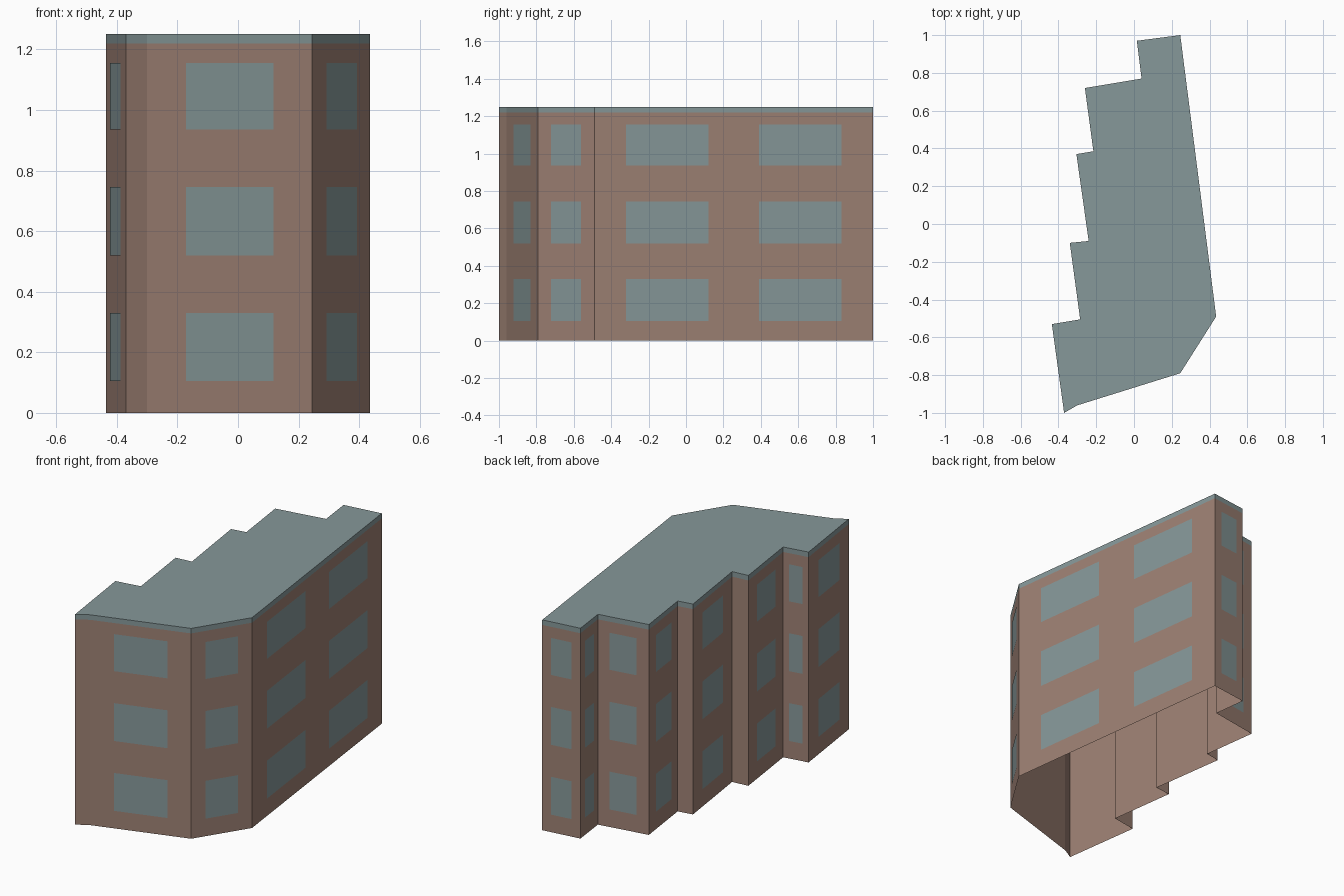
import bpy
import bmesh
from mathutils import Vector

cube = bpy.data.objects.get("Cube")
if cube:
    bpy.data.objects.remove(cube, do_unlink=True)

HEIGHT, BAND = 1.25, 1.22
FLOORS = [(0.105, 0.33), (0.52, 0.745), (0.935, 1.155)]
WIDE = [(0.235, 0.765)]
PAIR = [(0.114, 0.41), (0.59, 0.886)]

# Each corner of the footprint, with the window spans of the wall that follows it
PLAN = [
    ((-0.37, -1.0), []), ((-0.30, -0.96), WIDE), ((0.245, -0.79), WIDE),
    ((0.435, -0.49), PAIR), ((0.245, 1.0), WIDE), ((0.015, 0.97), WIDE),
    ((0.04, 0.77), WIDE), ((-0.26, 0.72), WIDE), ((-0.215, 0.385), []),
    ((-0.305, 0.37), WIDE), ((-0.24, -0.09), []), ((-0.34, -0.10), WIDE),
    ((-0.285, -0.505), WIDE), ((-0.435, -0.53), WIDE),
]
CORNERS = [Vector((x, y, 0)) for (x, y), _ in PLAN]


def material(name, color):
    mat = bpy.data.materials.new(name)
    mat.use_nodes = True
    mat.diffuse_color = (*color, 1)
    mat.node_tree.nodes["Principled BSDF"].inputs["Base Color"].default_value = (*color, 1)
    return mat


def finish(bm, name, mat):
    mesh = bpy.data.meshes.new(name)
    bm.to_mesh(mesh)
    bm.free()
    mesh.materials.append(mat)
    obj = bpy.data.objects.new(name, mesh)
    bpy.context.collection.objects.link(obj)
    return obj


def panel(bm, a, b, low, high):
    """Upright rectangle above the ground segment a-b."""
    up = Vector((0, 0, 1))
    points = (a + up * low, b + up * low, b + up * high, a + up * high)
    bm.faces.new([bm.verts.new(p) for p in points])


brick = material("brick", (0.34, 0.22, 0.175))
slate = material("blue grey", (0.24, 0.315, 0.32))

walls, roof, windows = bmesh.new(), bmesh.new(), bmesh.new()
for i, (_, spans) in enumerate(PLAN):
    a, b = CORNERS[i], CORNERS[(i + 1) % len(CORNERS)]
    along = b - a
    outward = Vector((along.y, -along.x, 0)).normalized() * 0.002
    panel(walls, a, b, 0, BAND)
    panel(roof, a, b, BAND, HEIGHT)
    # Window plates on every floor
    for start, end in spans:
        for low, high in FLOORS:
            panel(windows, a + along * start + outward, a + along * end + outward, low, high)

# Flat roof slab over the footprint; the underside stays open
roof.faces.new([roof.verts.new(c + Vector((0, 0, HEIGHT))) for c in CORNERS])
for bm in (walls, roof):
    bmesh.ops.remove_doubles(bm, verts=bm.verts[:], dist=0.0005)

finish(walls, "walls", brick)
finish(roof, "roof", slate)
finish(windows, "windows", slate)
